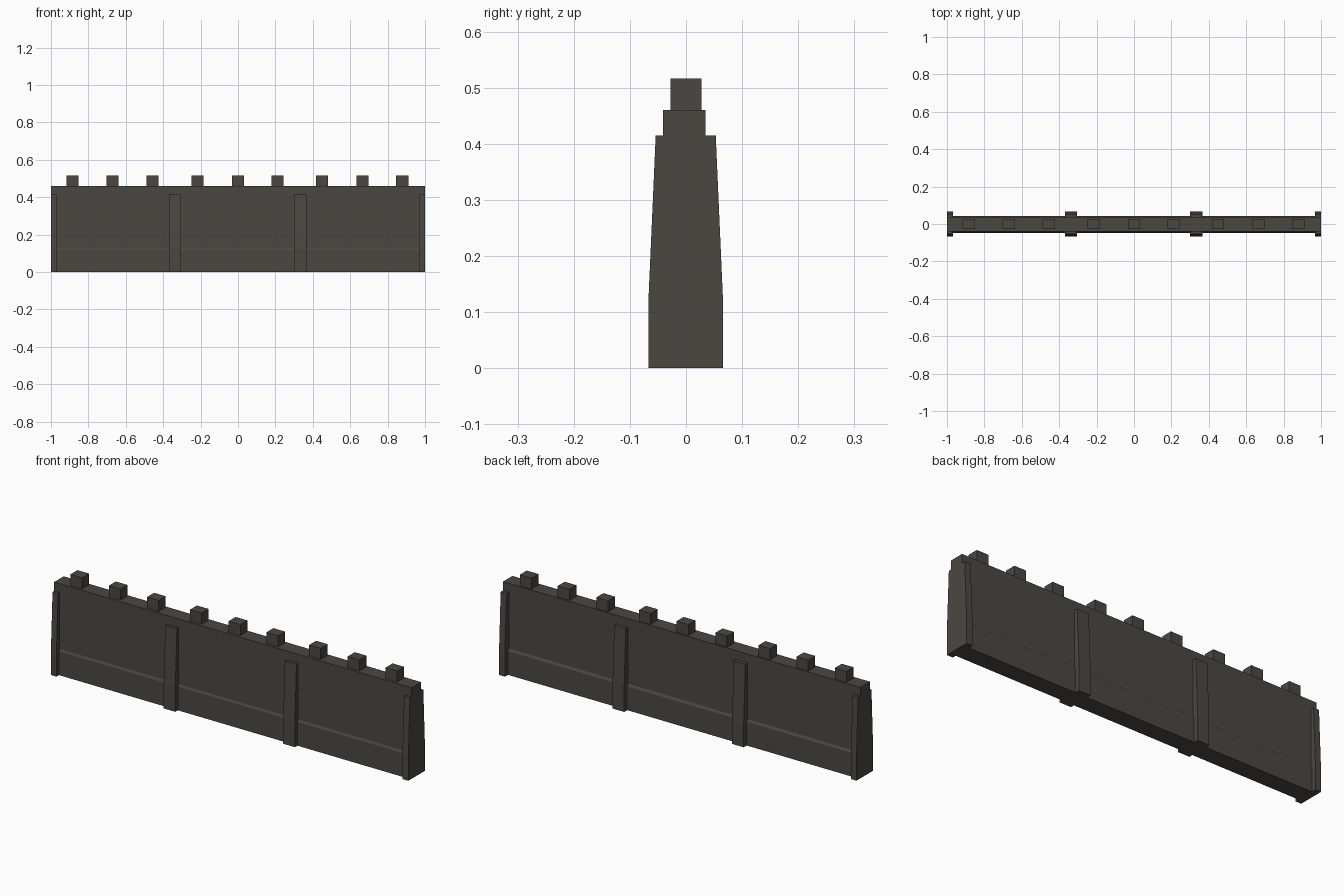
import bpy, bmesh

if "Cube" in bpy.data.objects:
    bpy.data.objects.remove(bpy.data.objects["Cube"])

stone = bpy.data.materials.new("dark stone")
stone.diffuse_color = (0.071, 0.064, 0.054, 1)
stone.use_nodes = True
stone.node_tree.nodes["Principled BSDF"].inputs["Base Color"].default_value = stone.diffuse_color


def extrude_x(name, profile, spans):
    """Extrude a (y, z) profile along x for every (x0, x1) span."""
    bm = bmesh.new()
    for x0, x1 in spans:
        a = [bm.verts.new((x0, y, z)) for y, z in profile]
        b = [bm.verts.new((x1, y, z)) for y, z in profile]
        bm.faces.new(a)
        bm.faces.new(b[::-1])
        n = len(profile)
        for i in range(n):
            j = (i + 1) % n
            bm.faces.new((a[i], b[i], b[j], a[j]))
    bmesh.ops.recalc_face_normals(bm, faces=bm.faces[:])
    me = bpy.data.meshes.new(name)
    bm.to_mesh(me)
    bm.free()
    me.materials.append(stone)
    ob = bpy.data.objects.new(name, me)
    bpy.context.collection.objects.link(ob)
    return ob


# Wall with a slightly thicker plinth that slopes back to the wall face
extrude_x("wall", [(-0.047, 0), (0.042, 0), (0.042, 0.12), (0.035, 0.131),
                   (0.035, 0.46), (-0.041, 0.46), (-0.041, 0.131),
                   (-0.047, 0.12)], [(-1, 1)])

# Tapered buttresses on both faces, half-width at the two ends
spans = [(-1, -0.969), (-0.369, -0.304), (0.3, 0.365), (0.967, 1)]
for name, inner, low, top in (("front_buttresses", -0.041, -0.067, -0.054),
                              ("back_buttresses", 0.035, 0.066, 0.053)):
    extrude_x(name, [(inner, 0), (low, 0), (low, 0.12), (top, 0.415),
                     (inner, 0.415)], spans)

# Battlement blocks along the top
centres = (-0.885, -0.671, -0.457, -0.217, 0, 0.211, 0.45, 0.666, 0.878)
extrude_x("battlement_blocks", [(-0.028, 0.46), (0.028, 0.46),
                                (0.028, 0.516), (-0.028, 0.516)],
          [(c - 0.0325, c + 0.0325) for c in centres])
